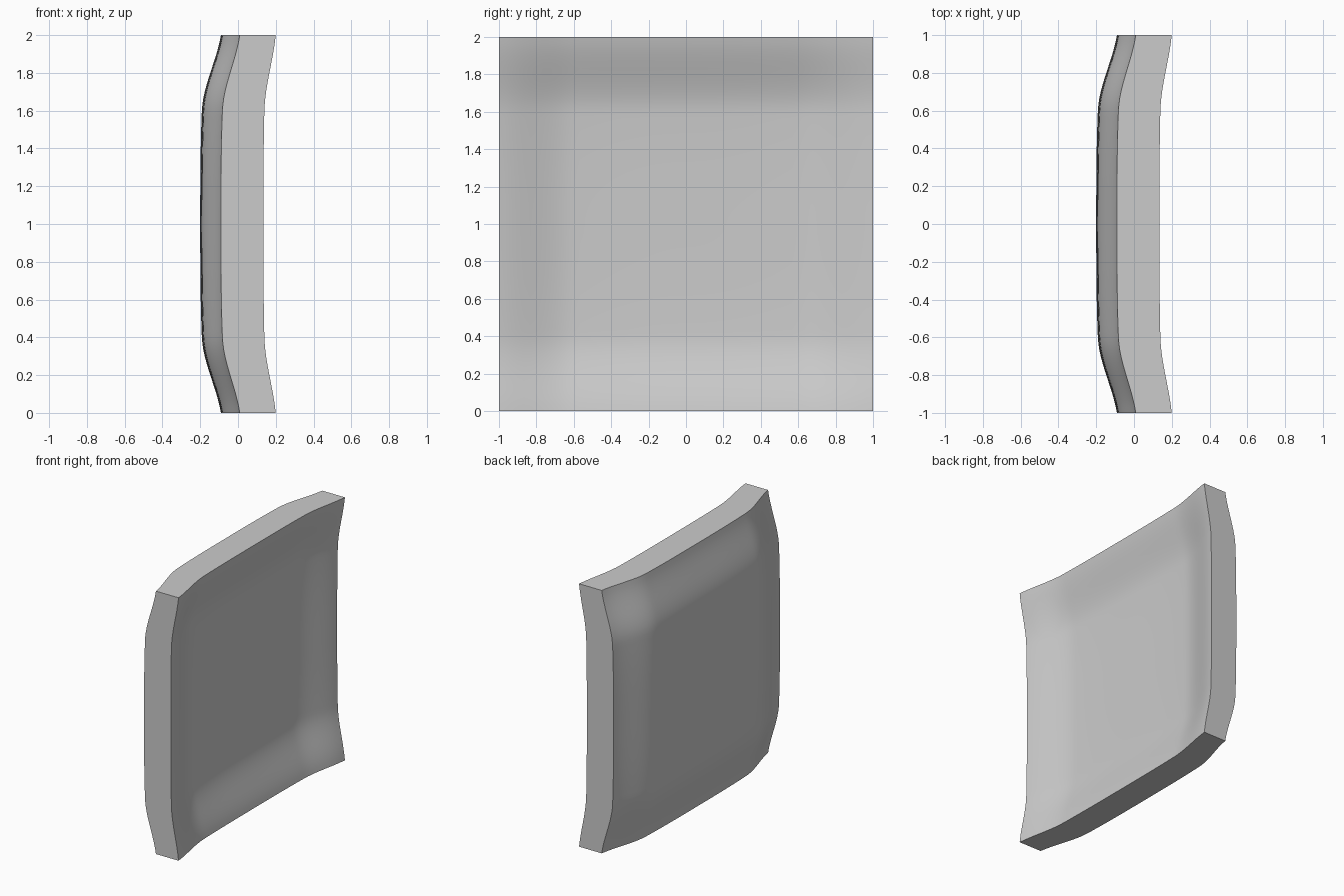
import bpy
import bmesh
import math

cube = bpy.data.objects.get("Cube")
if cube:
    bpy.data.objects.remove(cube, do_unlink=True)


def smoothstep(low, high, t):
    s = max(0.0, min(1.0, (t - low) / (high - low)))
    return s * s * (3 - 2 * s)


def flare(t):
    """Flat middle that curls up in a soft S towards the rim."""
    t = abs(t)
    return 0.04 * t ** 3 + 0.07 * smoothstep(0.6, 1.02, t)


def depth(base, y, z, blend):
    """Panel surface: both flares added, softened in the corners."""
    a, b = flare(y), flare(z)
    return base + a + b - blend * a * b


# Material
grey = bpy.data.materials.new("plain grey")
grey.use_nodes = True
colour = (0.6, 0.6, 0.6, 1)
grey.diffuse_color = colour
grey.node_tree.nodes["Principled BSDF"].inputs["Base Color"].default_value = colour

# Square sheet, extruded into a thick slab
bm = bmesh.new()
bmesh.ops.create_grid(bm, x_segments=60, y_segments=60, size=1)
extruded = bmesh.ops.extrude_face_region(bm, geom=bm.faces[:], use_keep_orig=True)
inner = {v for v in extruded["geom"] if isinstance(v, bmesh.types.BMVert)}

# Stand it up and dish both sides
for v in bm.verts:
    y, z = v.co.x, v.co.y
    if v in inner:
        x = depth(0.025, y, z, 3.7)
    else:
        x = depth(-0.2, y, z, 0.8)
    v.co = (x, y, z + 1)
bmesh.ops.recalc_face_normals(bm, faces=bm.faces[:])

mesh = bpy.data.meshes.new("curved_panel")
bm.to_mesh(mesh)
bm.free()
mesh.materials.append(grey)
panel = bpy.data.objects.new("curved_panel", mesh)
bpy.context.collection.objects.link(panel)

# Smooth dished faces, sharp rim
bpy.ops.object.select_all(action="DESELECT")
panel.select_set(True)
bpy.context.view_layer.objects.active = panel
bpy.ops.object.shade_smooth_by_angle(angle=math.radians(35))
